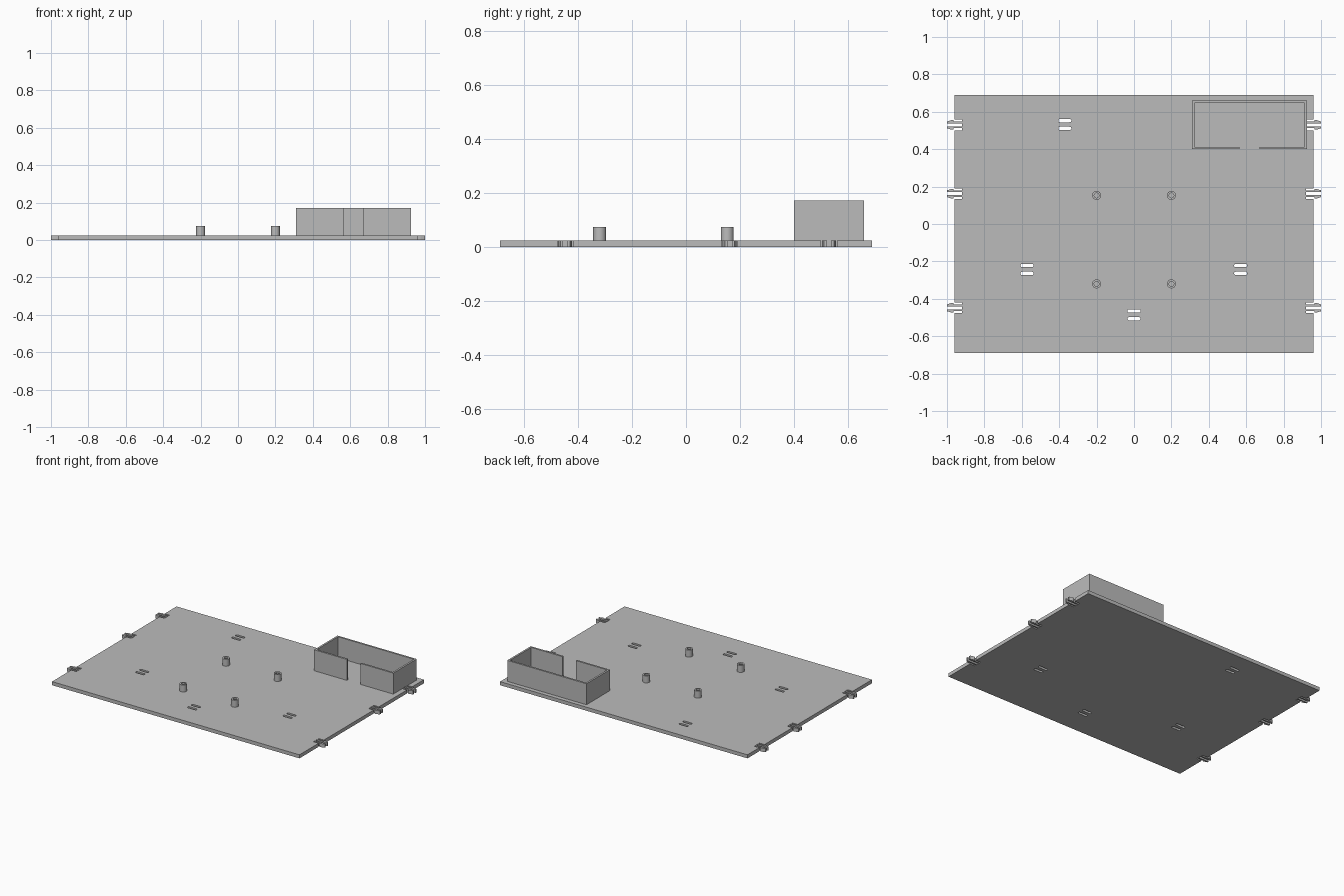
import bpy, bmesh, math
from mathutils import Matrix, Vector

old = bpy.data.objects.get("Cube")
if old:
    bpy.data.objects.remove(old, do_unlink=True)

grey = bpy.data.materials.new("plain grey")
grey.use_nodes = True
colour = (0.5, 0.5, 0.5, 1)
grey.diffuse_color = colour
grey.node_tree.nodes["Principled BSDF"].inputs["Base Color"].default_value = colour

T = 0.025          # plate thickness
HX, HY = 0.96, 0.69  # plate half sizes
CLIP_ROWS = (0.53, 0.162, -0.448)


def finish(name, bm):
    bmesh.ops.recalc_face_normals(bm, faces=bm.faces)
    mesh = bpy.data.meshes.new(name)
    bm.to_mesh(mesh)
    bm.free()
    mesh.materials.append(grey)
    obj = bpy.data.objects.new(name, mesh)
    bpy.context.collection.objects.link(obj)
    return obj


def prism(bm, points, z0, z1):
    """Extrude a flat outline from z0 up to z1."""
    base = bm.faces.new([bm.verts.new((x, y, z0)) for x, y in points])
    ext = bmesh.ops.extrude_face_region(bm, geom=[base])
    top = [v for v in ext["geom"] if isinstance(v, bmesh.types.BMVert)]
    bmesh.ops.translate(bm, verts=top, vec=(0, 0, z1 - z0))


def rect(x0, x1, y0, y1):
    return [(x0, y0), (x1, y0), (x1, y1), (x0, y1)]


def stadium(cx, cy, half, r, n=8):
    pts = []
    for side, start in ((1, -math.pi / 2), (-1, math.pi / 2)):
        for i in range(n + 1):
            a = start + math.pi * i / n
            pts.append((cx + side * (half - r) + r * math.cos(a), cy + r * math.sin(a)))
    return pts


# Base plate with edge notches and paired strap slots
bm = bmesh.new()
prism(bm, rect(-HX, HX, -HY, HY), 0, T)
plate = finish("base_plate", bm)

bm = bmesh.new()
for y in CLIP_ROWS:
    for s in (-1, 1):
        xs = sorted((s * 0.92, s * 1.05))
        prism(bm, rect(*xs, y - 0.029, y + 0.029), -0.05, 0.1)
for x, y in ((-0.37, 0.532), (-0.572, -0.243), (0.57, -0.243), (0, -0.486)):
    for dy in (-0.021, 0.021):
        prism(bm, stadium(x, y + dy, 0.035, 0.009), -0.05, 0.1)
cutter = finish("plate_cutter", bm)
cutter.hide_render = True
cutter.hide_viewport = True
cut = plate.modifiers.new("cutouts", "BOOLEAN")
cut.operation = "DIFFERENCE"
cut.solver = "EXACT"
cut.object = cutter

# Snap clips: two hooked prongs in each notch
prong = [(0.919, 0.008), (1, 0.008), (1, 0.018), (0.975, 0.026),
         (0.966, 0.026), (0.966, 0.018), (0.919, 0.018)]
for s, side in ((1, "left"), (-1, "right")):
    for i, y in enumerate(CLIP_ROWS):
        bm = bmesh.new()
        for m in (-1, 1):
            prism(bm, [(s * px, y + m * py) for px, py in prong], 0, T)
        finish(f"{side}_clip_{i + 1}", bm)

# Hollow mounting posts
for x in (-0.2, 0.2):
    for y in (0.153, -0.32):
        bm = bmesh.new()
        ring = [bm.verts.new((r, 0, z)) for r, z in
                ((0.024, T), (0.024, 0.074), (0.013, 0.074), (0.013, T))]
        edges = [bm.edges.new((ring[i], ring[(i + 1) % 4])) for i in range(4)]
        bmesh.ops.spin(bm, geom=ring + edges, cent=(0, 0, 0), axis=(0, 0, 1),
                       angle=2 * math.pi, steps=32, use_merge=True)
        bmesh.ops.remove_doubles(bm, verts=bm.verts, dist=1e-5)
        post = finish("mounting_post", bm)
        post.location = (x, y, 0)
        post.data.shade_smooth()
        post.data.set_sharp_from_angle(angle=math.radians(35))

# Open compartment with a gap in its front wall
W = 0.013
X0, X1, Y0, Y1, G0, G1 = 0.31, 0.925, 0.4, 0.66, 0.565, 0.67
outline = [(G0, Y0), (X0, Y0), (X0, Y1), (X1, Y1), (X1, Y0), (G1, Y0),
           (G1, Y0 + W), (X1 - W, Y0 + W), (X1 - W, Y1 - W),
           (X0 + W, Y1 - W), (X0 + W, Y0 + W), (G0, Y0 + W)]
bm = bmesh.new()
prism(bm, outline, T, 0.172)
finish("compartment_wall", bm)
